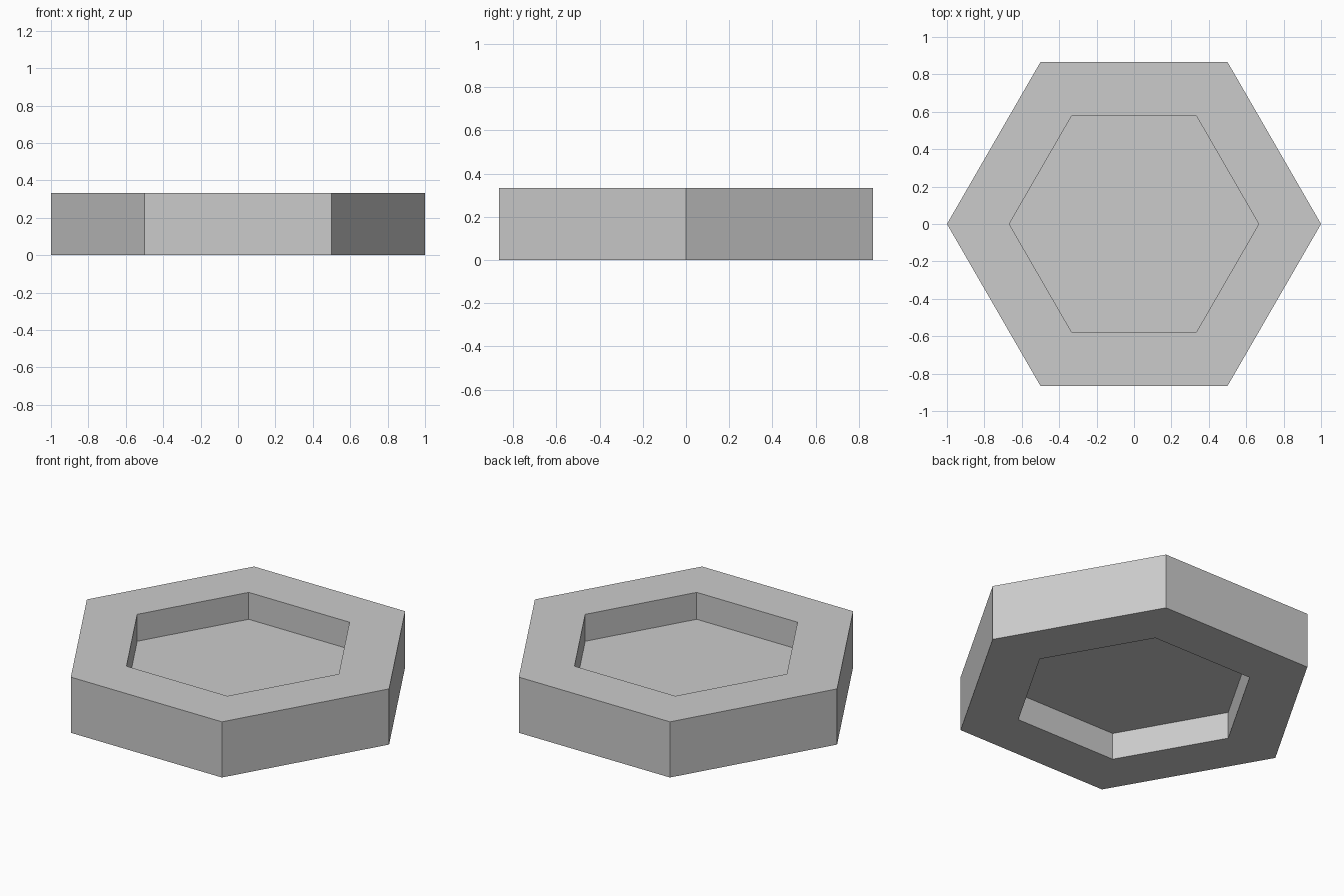
import bpy
import bmesh
from math import cos, sin, tau

cube = bpy.data.objects.get("Cube")
if cube:
    bpy.data.objects.remove(cube, do_unlink=True)

SIDES = 6
OUTER, INNER = 1.0, 0.667
HEIGHT, RECESS = 0.333, 0.161

# Plain grey material
grey = bpy.data.materials.new("light_grey")
grey.use_nodes = True
colour = (0.6, 0.6, 0.6, 1)
grey.diffuse_color = colour
grey.node_tree.nodes["Principled BSDF"].inputs["Base Color"].default_value = colour


def ring(bm, radius, z):
    return [bm.verts.new((radius * cos(tau * i / SIDES), radius * sin(tau * i / SIDES), z))
            for i in range(SIDES)]


# Hexagonal tile: profile from lower floor, around the rim, to upper floor
profile = [(INNER, RECESS), (INNER, 0), (OUTER, 0),
           (OUTER, HEIGHT), (INNER, HEIGHT), (INNER, HEIGHT - RECESS)]
bm = bmesh.new()
rings = [ring(bm, r, z) for r, z in profile]
for a, b in zip(rings, rings[1:]):
    for i in range(SIDES):
        j = (i + 1) % SIDES
        bm.faces.new((a[i], a[j], b[j], b[i]))

# Recessed floors close the underside and the top
bm.faces.new(rings[0][::-1])
bm.faces.new(rings[-1])
bmesh.ops.recalc_face_normals(bm, faces=bm.faces[:])

mesh = bpy.data.meshes.new("hexagonal_tile")
bm.to_mesh(mesh)
bm.free()
mesh.materials.append(grey)
tile = bpy.data.objects.new("hexagonal_tile", mesh)
bpy.context.collection.objects.link(tile)
